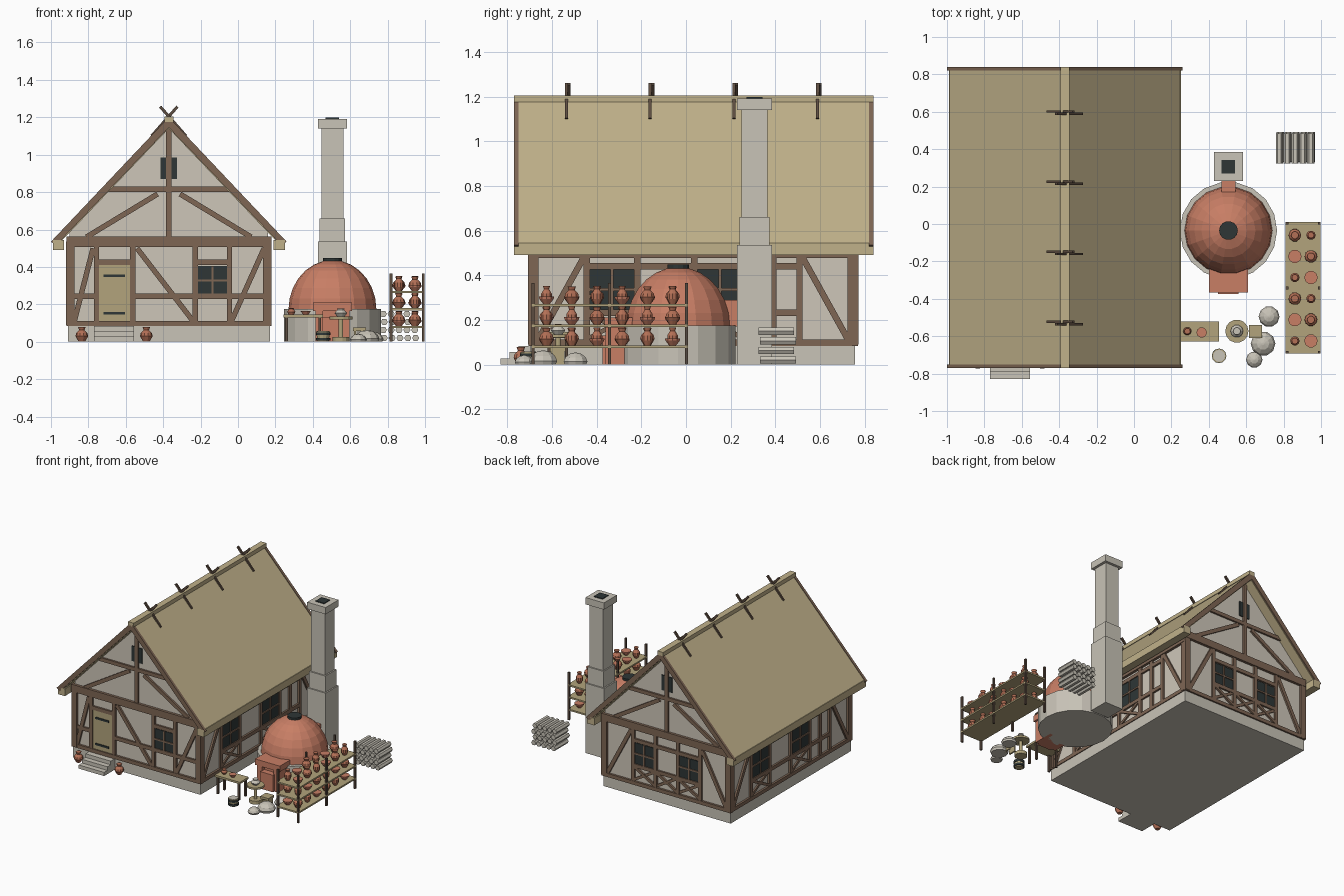
import bpy, bmesh, math
from mathutils import Vector

if "Cube" in bpy.data.objects:
    bpy.data.objects.remove(bpy.data.objects["Cube"])


def srgb(r, g, b):
    return [((c / 255 + 0.055) / 1.055) ** 2.4 for c in (r, g, b)] + [1.0]


def material(name, *rgb):
    m = bpy.data.materials.new(name)
    m.diffuse_color = srgb(*rgb)
    m.use_nodes = True
    m.node_tree.nodes["Principled BSDF"].inputs["Base Color"].default_value = m.diffuse_color
    return m


PLASTER = material("plaster", 206, 198, 185)
STONE = material("stone", 200, 195, 183)
TIMBER = material("timber", 126, 102, 84)
DARK_WOOD = material("dark wood", 92, 76, 64)
THATCH = material("thatch", 192, 177, 138)
PLANK = material("plank", 178, 164, 124)
CLAY = material("fired clay", 200, 126, 101)
POTTERY = material("pottery", 180, 112, 86)
DARK = material("dark opening", 46, 54, 54)


class Part:
    """Collects simple solids into one named object."""
    def __init__(self, name, mat):
        self.name, self.mat, self.bm = name, mat, bmesh.new()

    def prism(self, ring, shift):
        a = [self.bm.verts.new(p) for p in ring]
        b = [self.bm.verts.new(Vector(p) + Vector(shift)) for p in ring]
        n = len(a)
        self.bm.faces.new(a)
        self.bm.faces.new(b[::-1])
        for i in range(n):
            self.bm.faces.new((a[i], b[i], b[(i + 1) % n], a[(i + 1) % n]))
        return self

    def box(self, x0, x1, y0, y1, z0, z1):
        return self.prism([(x0, y0, z0), (x1, y0, z0), (x1, y1, z0), (x0, y1, z0)], (0, 0, z1 - z0))

    def lathe(self, x, y, z, profile, n=10):
        rings = [[self.bm.verts.new((x + r * math.cos(math.tau * i / n), y + r * math.sin(math.tau * i / n), z + h))
                  for i in range(n)] for r, h in profile]
        for a, b in zip(rings, rings[1:]):
            for i in range(n):
                j = (i + 1) % n
                self.bm.faces.new((a[i], a[j], b[j], b[i]))
        self.bm.faces.new(rings[0])
        self.bm.faces.new(rings[-1])
        return self

    def done(self):
        bmesh.ops.recalc_face_normals(self.bm, faces=self.bm.faces)
        me = bpy.data.meshes.new(self.name)
        self.bm.to_mesh(me)
        self.bm.free()
        me.materials.append(self.mat)
        bpy.context.collection.objects.link(bpy.data.objects.new(self.name, me))


CX, CY, HX, HY = -0.37, 0.032, 0.53, 0.722       # house centre and half sizes
Y0, Y1 = -0.77, 0.84                             # roof ends
HALF, EAVE, RIDGE = 0.62, 0.54, 1.195
SLOPE = (RIDGE - EAVE) / HALF

# Foundation, plaster body and steps
Part("foundation", STONE).box(CX - 0.54, CX + 0.54, CY - 0.73, CY + 0.726, 0, 0.088).done()
knee = RIDGE - 0.05 - HX * SLOPE
Part("walls", PLASTER).prism([(CX - HX, CY - HY, 0.085), (CX + HX, CY - HY, 0.085), (CX + HX, CY - HY, knee),
                              (CX, CY - HY, RIDGE - 0.05), (CX - HX, CY - HY, knee)], (0, 2 * HY, 0)).done()
steps = Part("front_steps", STONE)
for i in range(3):
    steps.box(-0.77, -0.555, -0.83 + 0.04 * i, -0.69, 0, 0.028 * (i + 1))
steps.done()

# Thatched roof, eaves and ridge cap
roof = Part("roof", THATCH)
roof.prism([(CX - HALF, Y0 + .01, EAVE), (CX, Y0 + .01, RIDGE), (CX + HALF, Y0 + .01, EAVE),
            (CX + HALF, Y0 + .01, EAVE - .05), (CX, Y0 + .01, RIDGE - .055), (CX - HALF, Y0 + .01, EAVE - .05)],
           (0, Y1 - Y0 - .02, 0))
for s in (-1, 1):
    a, b = sorted((CX + s * HALF, CX + s * (HALF - 0.06)))
    roof.box(a, b, Y0, Y1, 0.49, 0.545)
roof.prism([(CX - .024, Y0, 1.175), (CX + .024, Y0, 1.175), (CX + .024, Y0, 1.205), (CX - .024, Y0, 1.205)],
           (0, Y1 - Y0, 0))
roof.done()

# Barge boards along the gable edges
barge = Part("barge_boards", TIMBER)
for y in (Y0, Y1 - 0.02):
    for s in (-1, 1):
        barge.prism([(CX + s * 0.63, y, EAVE - 0.005), (CX, y, RIDGE + 0.006), (CX, y, RIDGE - 0.05),
                     (CX + s * 0.603, y, EAVE - 0.025)], (0, 0.02, 0))
barge.done()

# Crossed poles over the ridge
poles = Part("ridge_poles", DARK_WOOD)
for y in (-0.53, -0.155, 0.22, 0.595):
    for s in (-1, 1):
        poles.prism([(CX + s * .098, y - s * .006 - .006, 1.105), (CX - s * .04, y - s * .006 - .006, 1.262),
                     (CX - s * .052, y - s * .006 - .006, 1.252), (CX + s * .084, y - s * .006 - .006, 1.097)],
                    (0, 0.013, 0))
poles.done()


class Wall:
    """Timber work in wall coordinates: u along the wall, z up."""
    def __init__(self, name, u, out, dist):
        self.u, self.out, self.dist = Vector(u), Vector(out), dist
        self.wood, self.glass = Part(name + "_timbers", TIMBER), Part(name + "_windows", DARK)

    def at(self, u, z):
        return Vector((CX, CY, z)) + self.u * u + self.out * (self.dist - 0.01)

    def bar(self, u0, z0, u1, z1, w=0.028, d=0.024):
        t = Vector((u1 - u0, z1 - z0)).normalized() * w / 2
        ring = [(u0 - t.y, z0 + t.x), (u1 - t.y, z1 + t.x), (u1 + t.y, z1 - t.x), (u0 + t.y, z0 - t.x)]
        self.wood.prism([self.at(*p) for p in ring], self.out * d)

    def pane(self, u0, u1, z0, z1, part=None, d=0.017):
        ring = [(u0, z0), (u1, z0), (u1, z1), (u0, z1)]
        (part or self.glass).prism([self.at(*p) for p in ring], self.out * d)

    def window(self, u0, u1, z0=0.245, z1=0.405):
        self.pane(u0, u1, z0, z1)
        self.bar((u0 + u1) / 2, z0, (u0 + u1) / 2, z1, 0.012)
        self.bar(u0, (z0 + z1) / 2, u1, (z0 + z1) / 2, 0.012)

    def cross(self, u0, u1):
        self.bar(u0, 0.12, u1, 0.225, 0.02, 0.021)
        self.bar(u0, 0.225, u1, 0.12, 0.02)

    def frame(self, half, top):
        self.bar(-half, 0.098, half, 0.098, 0.028, 0.026)
        self.bar(-half, top, half, top, 0.055, 0.03)
        for s in (-1, 1):
            self.bar(s * (half - 0.022), 0.09, s * (half - 0.022), top, 0.045, 0.028)

    def gable(self):
        self.bar(0, 0.54, 0, 1.15, 0.03)
        self.bar(-0.33, 0.815, 0.33, 0.815)
        self.pane(-0.045, 0.045, 0.87, 0.985)
        for s in (-1, 1):
            self.bar(s * 0.06, 0.79, s * 0.44, 0.56)

    def done(self):
        self.wood.done()
        self.glass.done()


# Front wall with door and window
front = Wall("front_wall", (1, 0, 0), (0, -1, 0), HY)
front.frame(0.548, 0.535)
front.gable()
for u in (-0.387, -0.193, 0.142, 0.325):
    front.bar(u, 0.1, u, 0.52)
for a, b, z in ((-0.52, -0.39, .243), (-0.19, 0.142, .243), (0.142, 0.52, .243), (0.142, 0.325, .425), (-.387, -.193, .425)):
    front.bar(a, z, b, z)
for a, z0, b, z1 in ((-0.17, 0.5, 0.13, 0.11), (-0.405, 0.5, -0.505, 0.11), (0.51, 0.5, 0.335, 0.11)):
    front.bar(a, z0, b, z1)
front.window(0.156, 0.311, 0.25, 0.405)
door, hinges = Part("door", PLANK), Part("door_hinges", DARK)
front.pane(-0.373, -0.207, 0.11, 0.412, door)
for z in (0.145, 0.345):
    front.pane(-0.35, -0.235, z, z + 0.015, hinges, 0.022)
door.done()
hinges.done()
front.done()

# Back wall with two windows
back = Wall("back_wall", (-1, 0, 0), (0, 1, 0), HY)
back.frame(0.548, 0.535)
back.gable()
for z in (0.232, 0.425):
    back.bar(-0.285, z, 0.285, z)
for s in (-1, 1):
    for u in (0.095, 0.285):
        back.bar(s * u, 0.1, s * u, 0.52)
    back.window(*sorted((s * 0.109, s * 0.271)))
    back.cross(*sorted((s * 0.1, s * 0.28)))
    back.bar(s * 0.3, 0.5, s * 0.505, 0.11)
back.cross(-0.09, 0.09)
back.done()

# Long side walls, the same on both sides when turned around
for name, s in (("right_wall", 1), ("left_wall", -1)):
    side = Wall(name, (0, s, 0), (s, 0, 0), HX)
    side.frame(0.737, 0.505)
    for z in (0.232, 0.44):
        side.bar(-0.477, z, 0.477, z)
    for u in (-0.477, -0.25, 0.005, 0.235, 0.36, 0.477):
        side.bar(u, 0.1, u, 0.5)
    for a, b in ((-0.463, -0.264), (0.019, 0.221)):
        side.window(a, b, 0.246, 0.426)
        side.cross(a, b)
    for t in (-1, 1):
        side.bar(t * 0.49, 0.48, t * 0.695, 0.11)
    side.done()

# Kiln
KX, KY = 0.505, -0.035
Part("kiln_base", STONE).lathe(KX, KY, 0, [(0.26, 0), (0.26, 0.175)], 18).done()
dome = [(0.235 * math.cos(math.radians(a)), 0.265 * math.sin(math.radians(a))) for a in (0, 13, 26, 39, 52, 65, 78)]
Part("kiln_dome", CLAY).lathe(KX, KY, 0.172, dome, 18).done()
Part("kiln_vent", DARK).lathe(KX, KY, 0.41, [(0.05, 0), (0.05, 0.038)], 14).done()
mouth = Part("kiln_mouth", CLAY).box(0.4, 0.61, -0.365, -0.2, 0.165, 0.21)
mouth.box(0.415, 0.455, -0.36, -0.2, 0, 0.17).box(0.555, 0.595, -0.36, -0.2, 0, 0.17)
mouth.box(0.45, 0.56, -0.375, -0.25, 0, 0.13).box(0.45, 0.56, -0.33, -0.25, 0.12, 0.17)
mouth.box(0.467, 0.543, 0.12, 0.24, 0.17, 0.29).done()

# Chimney
chimney, top = Part("chimney", STONE), Part("chimney_flue", DARK)
for h, z0, z1 in ((0.078, 0, 0.535), (0.068, 0.535, 0.66), (0.058, 0.66, 1.14), (0.078, 1.14, 1.192)):
    chimney.box(KX - h, KX + h, 0.307 - h, 0.307 + h, z0, z1)
chimney.done()
top.box(KX - 0.036, KX + 0.036, 0.271, 0.343, 1.15, 1.198).done()

# Pottery shelf and its wares
posts, boards = Part("shelf_posts", DARK_WOOD), Part("shelf_boards", PLANK)
for y in (-0.685, -0.342, 0.003):
    for x in (0.818, 0.99):
        posts.box(x - 0.007, x + 0.007, y - 0.007, y + 0.007, 0, 0.365)
posts.done()
VASE = [(0.017, 0), (0.034, 0.03), (0.03, 0.046), (0.014, 0.062), (0.02, 0.078)]
TALL = [(0.014, 0), (0.025, 0.022), (0.025, 0.045), (0.012, 0.066), (0.017, 0.08)]
BOWL = [(0.016, 0), (0.034, 0.022), (0.036, 0.032)]
wares, bowls = Part("shelf_pots", POTTERY), Part("shelf_bowls", CLAY)
for k, z in enumerate((0.085, 0.18, 0.272)):
    boards.box(0.81, 0.998, -0.692, 0.01, z - 0.012, z)
    for n in range(12):
        kind = (n + k + 1) % 3
        shape = (VASE, TALL, BOWL)[kind]
        (bowls if kind == 2 else wares).lathe(0.86 + 0.086 * (n % 2), -0.06 - 0.113 * (n // 2), z, shape)
boards.done()
wares.done()
bowls.done()

# Pots beside the steps
jars = Part("step_pots", POTTERY)
for x in (-0.835, -0.49):
    jars.lathe(x, -0.74, 0, VASE)
jars.done()

# Work table with cup and bowl
Part("table_top", PLANK).box(0.242, 0.455, -0.628, -0.52, 0.13, 0.145).done()
legs = Part("table_legs", DARK_WOOD)
for x in (0.252, 0.431):
    for y in (-0.62, -0.542):
        legs.box(x, x + 0.014, y, y + 0.014, 0, 0.132)
legs.done()
Part("table_cup", POTTERY).lathe(0.285, -0.573, 0.145, [(0.014, 0), (0.022, 0.015), (0.012, 0.03), (0.016, 0.036)]).done()
Part("table_bowl", CLAY).lathe(0.362, -0.58, 0.145, [(0.014, 0), (0.028, 0.02)]).done()

# Potter's wheel and stool
Part("wheel", PLANK).lathe(0.55, -0.573, 0, [(0.045, 0), (0.045, 0.025), (0.012, 0.026), (0.012, 0.118), (0.062, 0.12),
                                             (0.062, 0.135)], 14).done()
Part("wheel_clay", STONE).lathe(0.55, -0.573, 0.135, [(0.02, 0), (0.034, 0.018), (0.018, 0.036), (0.02, 0.042)]).done()
stool = Part("stool", PLANK).box(0.615, 0.685, -0.61, -0.54, 0.058, 0.075)
for x in (0.62, 0.668):
    stool.box(x, x + 0.012, -0.605, -0.545, 0, 0.06)
stool.done()

# Clay mounds and slip bucket
mounds = Part("clay_mounds", STONE)
for x, y, r in ((0.722, -0.495, 0.056), (0.69, -0.64, 0.066), (0.643, -0.725, 0.044)):
    mounds.lathe(x, y, 0, [(r * a, r * b) for a, b in ((0.9, 0), (1, 0.25), (0.85, 0.58), (0.5, 0.85), (0.1, 0.95))])
mounds.done()
Part("bucket", PLANK).lathe(0.455, -0.705, 0, [(0.03, 0), (0.037, 0.055)], 12).done()
Part("bucket_slip", STONE).lathe(0.455, -0.705, 0.05, [(0.032, 0), (0.032, 0.008)], 12).done()
bands = Part("bucket_bands", DARK)
for z in (0.006, 0.035):
    bands.lathe(0.455, -0.705, z, [(0.039, 0), (0.039, 0.015)], 12)
bands.done()

# Stacked firewood
logs = Part("firewood", STONE)
for row in range(4):
    for i in range(5):
        x, z = 0.782 + 0.042 * i - 0.005 * (row % 2), 0.02 + 0.043 * row
        logs.prism([(x + 0.019 * math.cos(math.tau * j / 6), 0.332 - 0.008 * (row % 2),
                     z + 0.019 * math.sin(math.tau * j / 6)) for j in range(6)], (0, 0.16, 0))
logs.done()
